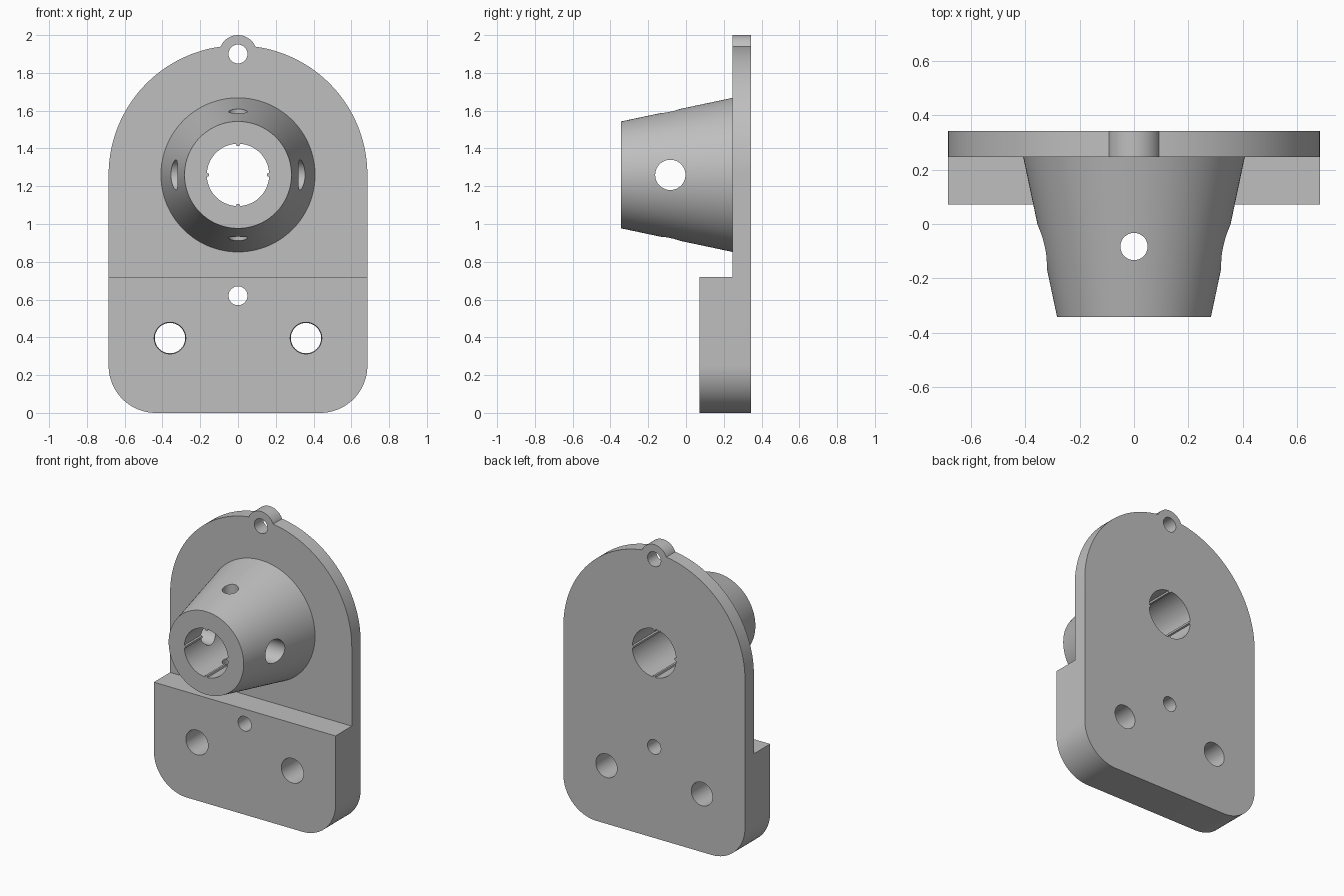
import bpy, bmesh, math
from mathutils import Vector

if "Cube" in bpy.data.objects:
    bpy.data.objects.remove(bpy.data.objects["Cube"], do_unlink=True)

HUB_Z = 1.26                                  # height of the hub axis
Y_FRONT, Y_STEP, Y_PLATE, Y_BACK = -0.343, 0.072, 0.247, 0.343

grey = bpy.data.materials.new("plain grey")
grey.use_nodes = True
grey.diffuse_color = (0.52, 0.52, 0.52, 1)
grey.node_tree.nodes["Principled BSDF"].inputs["Base Color"].default_value = (0.52, 0.52, 0.52, 1)


def solid(name, ring_a, ring_b):
    """Closed solid between two rings with the same number of points."""
    bm = bmesh.new()
    a = [bm.verts.new(p) for p in ring_a]
    b = [bm.verts.new(p) for p in ring_b]
    bm.faces.new(a)
    bm.faces.new(b[::-1])
    for i in range(len(a)):
        j = (i + 1) % len(a)
        bm.faces.new((a[j], a[i], b[i], b[j]))
    bmesh.ops.recalc_face_normals(bm, faces=bm.faces[:])
    mesh = bpy.data.meshes.new(name)
    bm.to_mesh(mesh)
    bm.free()
    mesh.materials.append(grey)
    obj = bpy.data.objects.new(name, mesh)
    bpy.context.collection.objects.link(obj)
    return obj


def arc(cx, cz, r, start, end, n):
    angles = [math.radians(start + (end - start) * i / n) for i in range(n + 1)]
    return [(cx + r * math.cos(t), cz + r * math.sin(t)) for t in angles]


def prism(name, outline, y0, y1):
    return solid(name, [(x, y0, z) for x, z in outline], [(x, y1, z) for x, z in outline])


def rod(name, start, end, r0, r1=None, n=96):
    """Round or tapered bar between two points."""
    start, end = Vector(start), Vector(end)
    turn = (end - start).to_track_quat('Z', 'Y')

    def ring(centre, r):
        return [centre + turn @ Vector((r * math.cos(2 * math.pi * i / n),
                                        r * math.sin(2 * math.pi * i / n), 0)) for i in range(n)]
    return solid(name, ring(start, r0), ring(end, r0 if r1 is None else r1))


def combine(obj, tool, operation):
    mod = obj.modifiers.new(tool.name, 'BOOLEAN')
    mod.operation, mod.solver, mod.object = operation, 'EXACT', tool
    bpy.context.view_layer.objects.active = obj
    bpy.ops.object.modifier_apply(modifier=mod.name)
    bpy.data.objects.remove(tool, do_unlink=True)


# Body outline: rounded lower corners, half-round top, small lug at the crown
half = (arc(0.435, 0.25, 0.25, -90, 0, 24)
        + arc(0, HUB_Z, 0.685, 0, 82.27, 48)
        + arc(0, 1.90, 0.10, 22.9, 90, 16)[1:])
outline = half + [(-x, z) for x, z in half[-2::-1]]
bracket = prism("hub_bracket", outline, Y_STEP, Y_BACK)

# Thin the upper part, leaving the thick foot block
upper = [(-1, 0.72), (1, 0.72), (1, 2.2), (-1, 2.2)]
combine(bracket, prism("upper_cut", upper, -0.5, Y_PLATE), 'DIFFERENCE')

# Tapered hub, running slightly into the plate
slope = (0.408 - 0.283) / (Y_PLATE - Y_FRONT)
hub = rod("hub", (0, Y_FRONT, HUB_Z), (0, Y_PLATE + 0.03, HUB_Z), 0.283, 0.408 + 0.03 * slope, 128)
combine(bracket, hub, 'UNION')

# Through bore with four narrow ribs left standing
bore = []
for k in range(4):
    bore += arc(0, HUB_Z, 0.165, 90 * k + 3.5, 90 * k + 86.5, 24)
    bore += arc(0, HUB_Z, 0.154, 90 * k + 87.5, 90 * k + 92.5, 2)
combine(bracket, prism("bore_cut", bore, -0.6, 0.6), 'DIFFERENCE')

# Cross holes through the hub: large sideways, small vertical
combine(bracket, rod("side_hole", (-0.6, -0.083, HUB_Z), (0.6, -0.083, HUB_Z), 0.08), 'DIFFERENCE')
combine(bracket, rod("vertical_hole", (0, -0.083, 0.8), (0, -0.083, 1.72), 0.05), 'DIFFERENCE')

# Lug hole, pin hole and the two mounting holes
for x, z, r0, r1 in ((0, 1.90, 0.05, 0.05), (0, 0.62, 0.05, 0.05),
                     (0.36, 0.396, 0.084, 0.080), (-0.36, 0.396, 0.084, 0.080)):
    combine(bracket, rod("plate_hole", (x, 0.05, z), (x, 0.36, z), r0, r1, 64), 'DIFFERENCE')

# Smooth curved walls, crisp edges
bpy.ops.object.select_all(action='DESELECT')
bracket.select_set(True)
bpy.context.view_layer.objects.active = bracket
bpy.ops.object.shade_smooth_by_angle(angle=math.radians(30))
